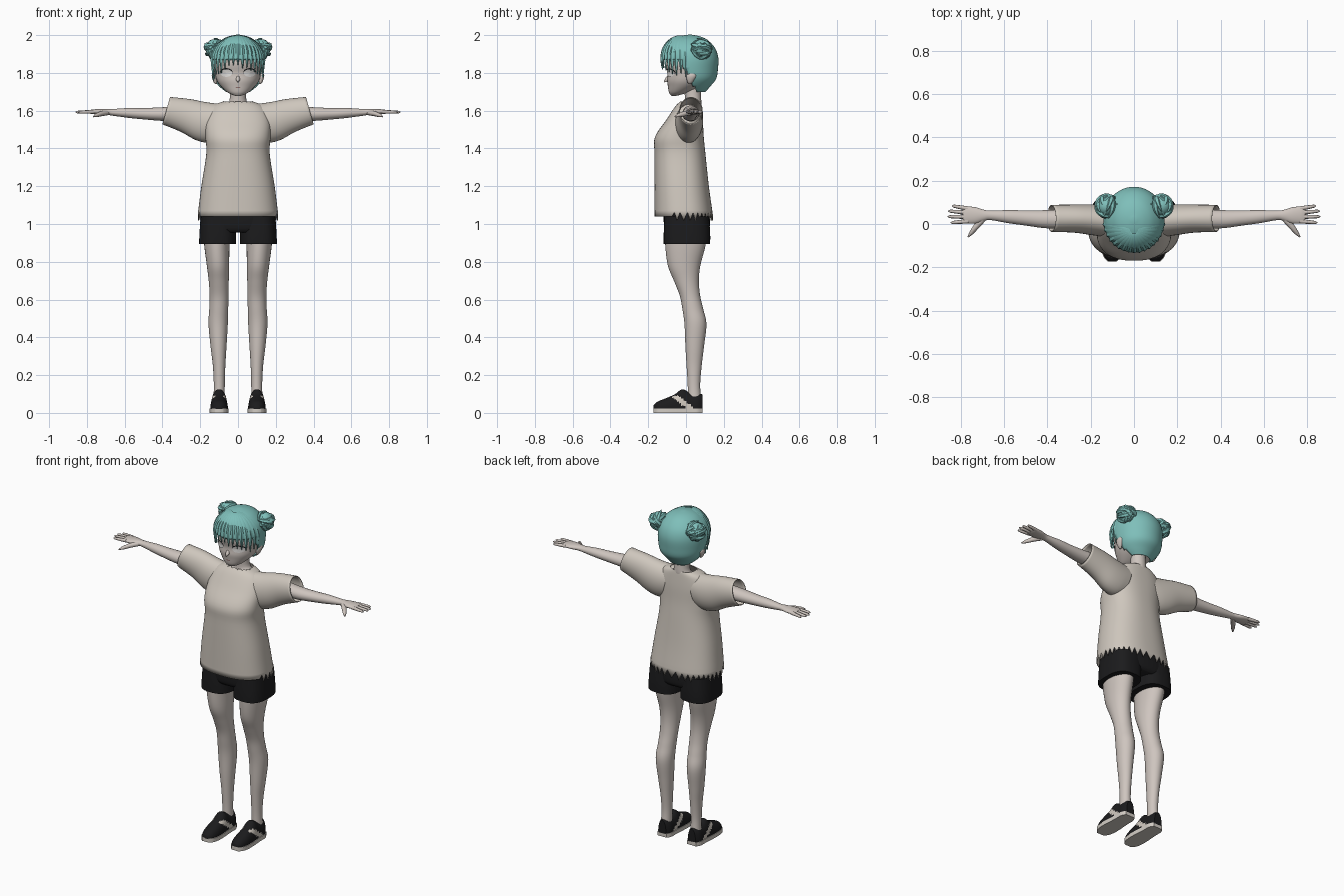
import bpy, bmesh, math, random
from mathutils import Vector

random.seed(4)
if "Cube" in bpy.data.objects:
    bpy.data.objects.remove(bpy.data.objects["Cube"])


def material(name, *rgb):
    m = bpy.data.materials.new(name)
    m.use_nodes = True
    m.diffuse_color = (*rgb, 1)
    bsdf = next(n for n in m.node_tree.nodes if n.type == 'BSDF_PRINCIPLED')
    bsdf.inputs["Base Color"].default_value = (*rgb, 1)
    return m


SKIN = material("pale skin", .62, .56, .52)
SHIRT = material("warm grey cloth", .62, .57, .51)
HAIR = material("teal hair", .21, .52, .49)
BLACK = material("black cloth", .011, .011, .012)
SOLE = material("off white rubber", .64, .60, .55)
WHITE = material("eye white", .78, .76, .74)
LIP = material("lip", .30, .18, .17)


def spow(v, p):
    return math.copysign(abs(v) ** (2 / p), v)


def ring(c, u, v, n=32, p=2):
    """Closed superellipse around c with half axes u and v."""
    c, u, v = Vector(c), Vector(u), Vector(v)
    angles = [math.tau * i / n for i in range(n)]
    return [c + u * spow(math.cos(a), p) + v * spow(math.sin(a), p) for a in angles]


def spline(rows, k=5):
    """Smoothly interpolate the rows of a section table."""
    pts, out = [rows[0], *rows, rows[-1]], []
    for q in zip(pts, pts[1:], pts[2:], pts[3:]):
        for j in range(k):
            t = j / k
            out.append(tuple(.5 * (2 * b + (c - a) * t + (2 * a - 5 * b + 4 * c - d) * t * t
                                   + (3 * b - a - 3 * c + d) * t ** 3) for a, b, c, d in zip(*q)))
    return out + [rows[-1]]


def stack(rows, n=32, p=2, k=5):
    """Horizontal rings from rows of z, x, y, x radius, y radius."""
    return [ring((x, y, z), (rx, 0, 0), (0, ry, 0), n, p) for z, x, y, rx, ry in spline(rows, k)]


def along_x(rows, slant=0):
    """Rings across an arm from rows of x, y, z, y radius, z radius."""
    return [ring((x, y, z), (0, ry, 0), (-slant * rz, 0, rz)) for x, y, z, ry, rz in spline(rows)]


def tube(path, radii, n=8):
    rings = []
    for i, (p, r) in enumerate(zip(path, radii)):
        d = Vector(path[min(i + 1, len(path) - 1)]) - Vector(path[max(i - 1, 0)])
        q = d.to_track_quat('Z', 'Y')
        rings.append(ring(p, q @ Vector((r, 0, 0)), q @ Vector((0, r, 0)), n))
    return rings


def build(name, strips, mats, cap=True, thick=0, mirror=False, keep=None, paint=None):
    """Skin each list of rings into one object."""
    bm = bmesh.new()
    for rings in strips:
        vs = [[bm.verts.new(p) for p in r] for r in rings]
        n = len(vs[0])
        for a, b in zip(vs, vs[1:]):
            for i in range(n):
                j = (i + 1) % n
                bm.faces.new((a[i], a[j], b[j], b[i]))
        if cap:
            bm.faces.new(vs[0][::-1])
            bm.faces.new(vs[-1])
    bmesh.ops.recalc_face_normals(bm, faces=bm.faces[:])
    if keep:
        gone = [f for f in bm.faces if not keep(f.calc_center_median())]
        bmesh.ops.delete(bm, geom=gone, context='FACES')
    for f in bm.faces:
        f.material_index = paint(f.calc_center_median()) if paint else 0
    me = bpy.data.meshes.new(name)
    bm.to_mesh(me)
    bm.free()
    for m in mats:
        me.materials.append(m)
    ob = bpy.data.objects.new(name, me)
    bpy.context.collection.objects.link(ob)
    bpy.ops.object.select_all(action='DESELECT')
    ob.select_set(True)
    bpy.context.view_layer.objects.active = ob
    bpy.ops.object.shade_smooth_by_angle(angle=math.radians(50))
    if thick:
        mod = ob.modifiers.new("thickness", 'SOLIDIFY')
        mod.thickness, mod.offset = thick, 0
    if mirror:
        ob.modifiers.new("mirror", 'MIRROR').use_mirror_merge = False
    return ob


# Head, nose, ears and neck
head_rows = [(1.678, 0, -.065, .014, .012), (1.686, 0, -.053, .036, .031), (1.70, 0, -.035, .060, .056),
             (1.73, 0, -.006, .092, .090), (1.76, 0, .010, .112, .110), (1.80, 0, .020, .122, .118),
             (1.86, 0, .020, .125, .130), (1.93, 0, .020, .100, .105), (1.97, 0, .020, .050, .050)]
build("head", [stack(head_rows)], [SKIN])
build("nose", [tube([(0, -.085, 1.785), (0, -.1, 1.765), (0, -.116, 1.752)], [.008, .012, .003])], [SKIN])
build("ears", [stack([(1.74, .115, .02, .004, .006), (1.755, .121, .022, .010, .016),
                      (1.785, .127, .028, .012, .026), (1.81, .125, .03, .004, .01)], 16)], [SKIN], mirror=True)
build("neck", [stack([(1.58, 0, .03, .11, .05), (1.62, 0, .035, .075, .045),
                      (1.65, 0, .038, .046, .043), (1.73, 0, .033, .042, .043)])], [SKIN])

# Painted face plates follow the curve of the head
face = spline(head_rows, 12)


def plate(name, cx, cz, rx, rz, lift, mat, mirror=False):
    rings = []
    for s in (1, .6, .02):
        r = ring((cx, 0, cz), (rx * s, 0, 0), (0, 0, rz * s), 24)
        for p in r:
            z, _, yc, hx, hy = min(face, key=lambda row: abs(row[0] - p.z))
            p.y = yc - hy * math.sqrt(max(0, 1 - (p.x / hx) ** 2)) - lift
        rings.append(r)
    build(name, [rings], [mat], mirror=mirror, cap=False)


plate("eyelashes", .062, 1.803, .034, .022, .003, BLACK, True)
plate("eyes", .062, 1.799, .032, .020, .005, WHITE, True)
plate("mouth", 0, 1.722, .013, .003, .003, LIP)

# Hair cap, open over the face and ears
build("hair_cap", [stack([(1.70, 0, .05, .06, .05), (1.73, 0, .034, .097, .092), (1.77, 0, .03, .125, .127),
                          (1.82, 0, .022, .136, .144), (1.88, 0, .02, .138, .148), (1.93, 0, .02, .124, .131),
                          (1.97, 0, .02, .088, .095), (1.99, 0, .02, .05, .055), (1.999, 0, .02, .01, .01)], 48)],
      [HAIR], thick=.006,
      keep=lambda c: c.z > 1.87 - .18 * min(1, max(0, (c.y + .03) / .09)))


# Fringe locks fall from the crown and taper to points
def lock(az, tip, half):
    arc, rows = .137 * math.pi / 2, 14
    total = arc + 1.865 - tip
    rings = []
    for s in range(rows + 1):
        t = s / rows
        d = max(.02, t * total)
        phi, drop = min(d, arc) / .137, max(0, d - arc)
        w = half * min(1, (1 - t) * 2.4) + .004
        section = []
        for da, k in ((-w, .985), (0, 1 + .05 * min(1, w / half)), (w, .985), (0, .955)):
            k *= (1 - .5 * drop) * math.sin(phi)
            section.append(Vector((k * .141 * math.sin(az + da),
                                   .02 - k * .153 * math.cos(az + da) - .05 * (1 - math.sin(phi)),
                                   1.862 + .137 * math.cos(phi) - drop)))
        rings.append(section)
    return rings


locks = []
for i in range(-8, 9):
    tip = 1.832 - .06 * (abs(i) / 8) ** 2 + random.uniform(-.016, .016)
    locks.append(lock(math.radians(i * 10.2), tip, math.radians(7.5)))
build("fringe", locks, [HAIR])

# Hair buns of wrapped strands with loose ends
bun = Vector((.125, .082, 1.928))
strands = []
for i in range(16):
    a = Vector([random.gauss(0, 1) for _ in range(3)]).normalized()
    b = a.cross(Vector([random.gauss(0, 1) for _ in range(3)])).normalized()
    path = [bun + .044 * (a * math.cos(t * .3) + b * math.sin(t * .3)) * (1 + .35 * (t / 9) ** 4) for t in range(10)]
    strands.append(tube(path, [.015 * math.sin(.35 + 2.7 * t / 9) for t in range(10)], 6))
core = [ring(bun + Vector((0, 0, .05 * math.cos(t))), (.046 * math.sin(t), 0, 0), (0, .046 * math.sin(t), 0), 20)
        for t in [.05 + 3.04 * i / 12 for i in range(13)]]
build("hair_buns", [core] + strands, [HAIR], mirror=True)

# Loose shirt with a torn hem and neckline
body = stack([(1.05, 0, -.012, .211, .152), (1.20, 0, -.023, .192, .142), (1.37, 0, -.032, .166, .133),
              (1.46, 0, -.035, .170, .127), (1.55, 0, -.008, .168, .095), (1.62, 0, .012, .135, .068),
              (1.648, 0, .024, .075, .052)], 72, 2.4)
for i, p in enumerate(body[0]):
    p.z = (1.062 if i % 2 else 1.018) if p.y > -.07 else 1.04
for i, p in enumerate(body[-1]):
    if p.y < .02 and i % 4 == 0:
        body[-1][i] = p.lerp(body[-3][i], .7)
build("shirt_body", [body], [SHIRT], cap=False, thick=.004)
build("shirt_sleeves", [along_x([(.09, .013, 1.535, .066, .098), (.14, .015, 1.534, .070, .101),
                                 (.20, .02, 1.546, .068, .097), (.28, .025, 1.575, .062, .084),
                                 (.38, .026, 1.60, .060, .070)], .28)],
      [SHIRT], cap=False, thick=.005, mirror=True)

# Arms with fingers
build("arms", [along_x([(.28, .025, 1.585, .045, .042), (.40, .022, 1.582, .042, .036), (.50, .028, 1.584, .035, .030),
                        (.58, .034, 1.588, .030, .026), (.66, .040, 1.591, .022, .018), (.69, .040, 1.593, .025, .016),
                        (.73, .040, 1.594, .037, .015), (.77, .042, 1.594, .039, .012),
                        (.788, .042, 1.594, .034, .008)])], [SKIN], mirror=True)
fingers = []
for y, tip_x, tip_y in ((.071, .84, .084), (.052, .858, .060), (.033, .86, .034), (.013, .846, .006)):
    a, b = Vector((.765, y, 1.594)), Vector((tip_x, tip_y, 1.592))
    fingers.append(tube([a.lerp(b, t) for t in (0, .5, .9, 1)], [.0105, .009, .007, .002]))
fingers.append(tube([(.69, .03, 1.59), (.725, -.008, 1.584), (.75, -.04, 1.575), (.766, -.06, 1.568)],
                    [.014, .014, .010, .003]))
build("fingers", fingers, [SKIN], mirror=True)

# Shorts
build("shorts_hips", [stack([(.955, 0, .005, .17, .105), (.98, 0, .005, .195, .12), (1.06, 0, .003, .195, .12),
                             (1.16, 0, 0, .16, .10)], 40, 2.5)], [BLACK])
build("shorts_legs", [stack([(.893, .108, .005, .098, .123), (.95, .107, .005, .097, .123),
                             (1.04, .104, .004, .094, .118)], 40, 2.7)], [BLACK], mirror=True)

# Legs
build("legs", [stack([(.98, .112, 0, .072, .11), (.89, .112, -.003, .067, .107), (.78, .106, -.010, .059, .086),
                      (.70, .102, .002, .053, .066), (.62, .100, .021, .050, .054), (.55, .102, .036, .050, .055),
                      (.47, .105, .050, .051, .058), (.35, .103, .046, .042, .049), (.25, .100, .043, .033, .040),
                      (.15, .099, .042, .029, .033), (.07, .100, .045, .030, .035)])], [SKIN], mirror=True)

# Shoes: upper with a slanted side panel, and a flat sole
shoe = spline([(-.172, .018, .040), (-.15, .037, .060), (-.11, .046, .076), (-.06, .046, .098), (-.02, .043, .125),
               (.02, .041, .108), (.06, .040, .105), (.088, .026, .098)], 7)
upper = [[Vector((.1 + w * spow(math.cos(a), 2.3), y, .02 + (h - .02) * spow(math.sin(a), 2.3)))
          for a in [math.pi * i / 24 for i in range(25)]] for y, w, h in shoe]


def side_panel(c):
    on_side = abs(c.x - .1) > .022 and .02 < c.z < .09
    return int(on_side and abs(c.y + .06 - (.09 - c.z) * 1.25) < .022)


build("shoe_uppers", [upper], [BLACK, SHIRT], mirror=True, paint=side_panel)
outline = [(.1 - w - .004, y) for y, w, h in shoe] + [(.1 + w + .004, y) for y, w, h in reversed(shoe)]
build("shoe_soles", [[[Vector((x, y, z)) for x, y in outline] for z in (0, .024)]], [SOLE], mirror=True)
